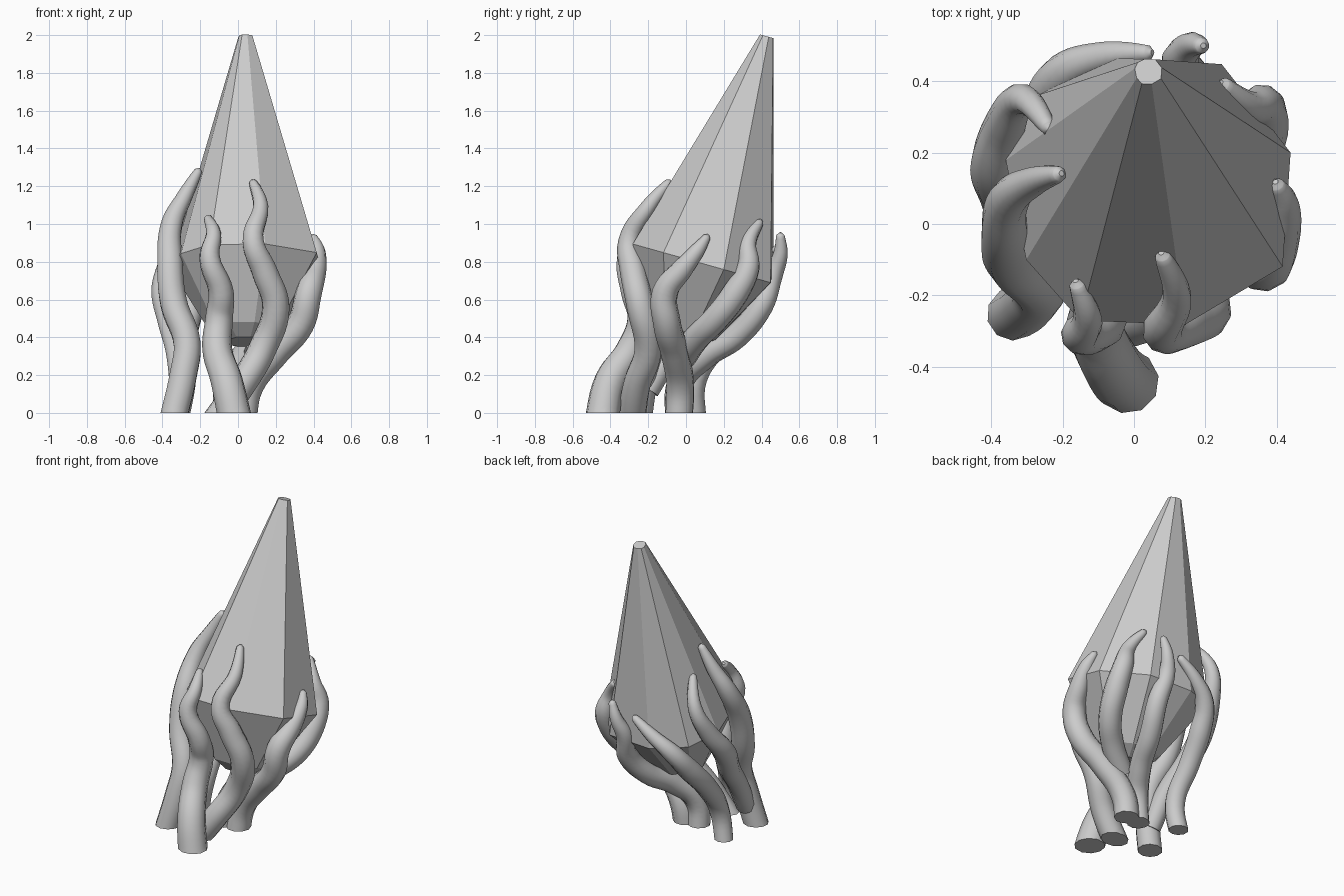
import bpy, bmesh, math
from mathutils import Vector

cube = bpy.data.objects.get("Cube")
if cube:
    bpy.data.objects.remove(cube, do_unlink=True)


def make_material(name, color):
    mat = bpy.data.materials.new(name)
    mat.use_nodes = True
    mat.diffuse_color = color
    mat.node_tree.nodes["Principled BSDF"].inputs["Base Color"].default_value = color
    return mat


grey = make_material("plain grey", (0.6, 0.6, 0.6, 1))


def add_mesh(name, mesh):
    obj = bpy.data.objects.new(name, mesh)
    bpy.context.collection.objects.link(obj)
    mesh.materials.clear()
    mesh.materials.append(grey)
    return obj


# Crystal: faceted rings stacked along a leaning axis
GIRDLE = Vector((0.04, 0.09, 0.79))
AXIS = Vector((0, 0.27, 0.963)).normalized()
SIDE = Vector((1, 0, 0))
DEPTH = AXIS.cross(SIDE)
CORNERS = [(-117, 0.42), (-75, 0.4), (-30, 0.435), (16, 0.415), (61, 0.425),
           (104, 0.4), (138, 0.42), (167, 0.41), (210, 0.395)]


def crystal():
    bm = bmesh.new()
    rings = []
    for along, scale in ((-0.43, 0.25), (-0.37, 0.46), (0, 1), (1.25, 0.095)):
        ring = []
        for degrees, radius in CORNERS:
            a = math.radians(degrees)
            offset = SIDE * math.cos(a) + DEPTH * math.sin(a)
            ring.append(bm.verts.new(GIRDLE + AXIS * along + offset * radius * scale))
        rings.append(ring)
    n = len(CORNERS)
    for low, high in zip(rings, rings[1:]):
        for i in range(n):
            j = (i + 1) % n
            bm.faces.new((low[i], low[j], high[j], high[i]))
    bm.faces.new(rings[0][::-1])
    bm.faces.new(rings[-1])
    bmesh.ops.recalc_face_normals(bm, faces=bm.faces)
    mesh = bpy.data.meshes.new("crystal")
    bm.to_mesh(mesh)
    bm.free()
    add_mesh("crystal", mesh)


# Cut a tentacle off level with the ground and cap its foot
def trim_foot(mesh):
    bm = bmesh.new()
    bm.from_mesh(mesh)
    bmesh.ops.remove_doubles(bm, verts=bm.verts, dist=0.0001)
    cut = bmesh.ops.bisect_plane(bm, geom=bm.verts[:] + bm.edges[:] + bm.faces[:],
                                 plane_co=(0, 0, 0), plane_no=(0, 0, 1), clear_inner=True)
    rim = [e for e in cut["geom_cut"] if isinstance(e, bmesh.types.BMEdge)]
    if rim:
        bmesh.ops.holes_fill(bm, edges=rim)
    bmesh.ops.recalc_face_normals(bm, faces=bm.faces)
    bm.to_mesh(mesh)
    bm.free()


# Tentacle: tapered tube swept through a few points, root to tip
def tentacle(name, points, root=0.075, middle=0.074, tip=0.022):
    curve = bpy.data.curves.new(name, "CURVE")
    curve.dimensions = "3D"
    curve.bevel_depth = 1
    curve.bevel_resolution = 3
    curve.resolution_u = 6
    curve.use_fill_caps = True
    # short rounded end beyond the tip
    end = Vector(points[-1])
    path = points + [end + (end - Vector(points[-2])).normalized() * 0.015]
    spline = curve.splines.new("BEZIER")
    spline.bezier_points.add(len(path) - 1)
    for i, (bp, co) in enumerate(zip(spline.bezier_points, path)):
        t = i / (len(points) - 1)
        bp.co = co
        bp.handle_left_type = bp.handle_right_type = "AUTO"
        if t > 1:
            bp.radius = 0.008
        elif t < 0.5:
            bp.radius = root + (middle - root) * t * 2
        else:
            bp.radius = tip + (middle - tip) * (1 - (2 * t - 1) ** 1.4)
    temp = bpy.data.objects.new(name + "_path", curve)
    bpy.context.collection.objects.link(temp)
    graph = bpy.context.evaluated_depsgraph_get()
    mesh = bpy.data.meshes.new_from_object(temp.evaluated_get(graph))
    bpy.data.objects.remove(temp, do_unlink=True)
    trim_foot(mesh)
    obj = add_mesh(name, mesh)
    bpy.ops.object.select_all(action="DESELECT")
    obj.select_set(True)
    bpy.context.view_layer.objects.active = obj
    bpy.ops.object.shade_smooth_by_angle(angle=math.radians(50))


crystal()

tentacle("front_tentacle", [
    (-0.01, -0.45, -0.06), (-0.06, -0.4, 0.17), (-0.11, -0.29, 0.34), (-0.1, -0.24, 0.5),
    (-0.09, -0.28, 0.64), (-0.15, -0.31, 0.82), (-0.13, -0.26, 0.95), (-0.16, -0.17, 1.03)],
    root=0.092, middle=0.07)
tentacle("front_left_tentacle", [
    (-0.13, -0.29, -0.06), (0.02, -0.26, 0.15), (0.13, -0.2, 0.34), (0.2, -0.24, 0.56),
    (0.14, -0.28, 0.75), (0.08, -0.3, 0.91), (0.12, -0.2, 1.09), (0.08, -0.09, 1.22)])
tentacle("left_tentacle", [
    (0.02, -0.04, -0.06), (0.06, -0.03, 0.14), (0.2, -0.06, 0.32), (0.33, -0.1, 0.47),
    (0.375, -0.11, 0.64), (0.41, -0.02, 0.76), (0.42, 0.06, 0.86), (0.4, 0.11, 0.93)])
tentacle("back_left_tentacle", [
    (0.08, -0.02, 0.29), (0.22, 0.06, 0.4), (0.32, 0.16, 0.5), (0.36, 0.26, 0.63),
    (0.36, 0.33, 0.77), (0.32, 0.33, 0.9), (0.25, 0.39, 1.01)], root=0.07, middle=0.072)
tentacle("back_tentacle", [
    (-0.07, -0.04, -0.06), (-0.05, -0.03, 0.16), (0.03, 0.1, 0.3), (0.1, 0.27, 0.41),
    (0.15, 0.4, 0.57), (0.13, 0.46, 0.73), (0.16, 0.5, 0.84), (0.19, 0.5, 0.94)],
    root=0.07, middle=0.066)
tentacle("back_right_tentacle", [
    (-0.32, 0.05, -0.06), (-0.28, 0.05, 0.18), (-0.28, 0.18, 0.38), (-0.25, 0.32, 0.54),
    (-0.2, 0.42, 0.67), (-0.08, 0.47, 0.78), (0.04, 0.48, 0.87)], root=0.058, middle=0.068)
tentacle("right_tentacle", [
    (-0.3, -0.2, 0.12), (-0.32, -0.08, 0.32), (-0.36, 0.06, 0.48), (-0.39, 0.16, 0.64),
    (-0.36, 0.28, 0.8), (-0.31, 0.35, 0.98), (-0.24, 0.27, 1.14)], root=0.06, middle=0.07)
tentacle("front_right_tentacle", [
    (-0.35, -0.26, -0.06), (-0.29, -0.22, 0.2), (-0.27, -0.18, 0.37), (-0.34, -0.11, 0.58),
    (-0.36, -0.04, 0.8), (-0.35, 0.07, 1.0), (-0.28, 0.12, 1.15), (-0.21, 0.14, 1.28)])
